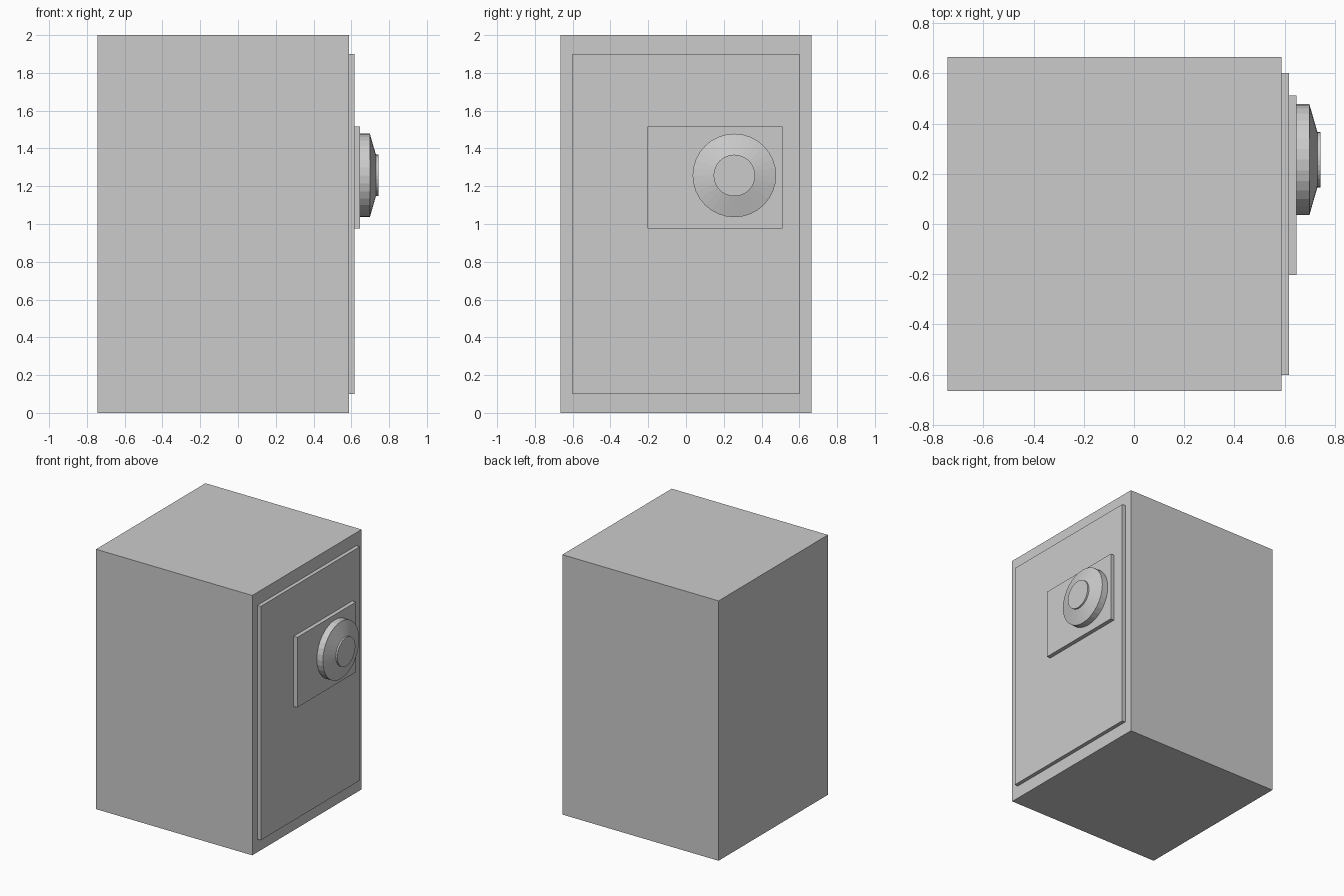
import bpy, bmesh
from math import cos, sin, tau

if "Cube" in bpy.data.objects:
    bpy.data.objects.remove(bpy.data.objects["Cube"])


def make_object(name, bm):
    bmesh.ops.recalc_face_normals(bm, faces=bm.faces)
    mesh = bpy.data.meshes.new(name)
    bm.to_mesh(mesh)
    bm.free()
    obj = bpy.data.objects.new(name, mesh)
    bpy.context.collection.objects.link(obj)
    return obj


def box(name, x, y, z):
    bm = bmesh.new()
    bmesh.ops.create_cube(bm, size=1)
    size = [b - a for a, b in (x, y, z)]
    centre = [(a + b) / 2 for a, b in (x, y, z)]
    bmesh.ops.scale(bm, vec=size, verts=bm.verts)
    bmesh.ops.translate(bm, vec=centre, verts=bm.verts)
    return make_object(name, bm)


def turned_x(name, y, z, profile, sides=32):
    """Solid turned about an x-parallel axis from (x, radius) points."""
    bm = bmesh.new()
    rings = [[bm.verts.new((x, y + r * cos(tau * i / sides), z + r * sin(tau * i / sides)))
              for i in range(sides)] for x, r in profile]
    for a, b in zip(rings, rings[1:]):
        for i in range(sides):
            j = (i + 1) % sides
            bm.faces.new((a[i], a[j], b[j], b[i]))
    bm.faces.new(rings[0])
    bm.faces.new(rings[-1])
    return make_object(name, bm)


# Cabinet
box("safe_body", (-0.743, 0.587), (-0.665, 0.665), (0, 2))
# Raised door panel
box("door", (0.587, 0.616), (-0.602, 0.602), (0.1, 1.9))
# Lock plate on the door
box("lock_plate", (0.616, 0.647), (-0.203, 0.511), (0.977, 1.517))
# Dial with sloped rim and small raised cap
turned_x("dial", 0.256, 1.257,
         [(0.647, 0.221), (0.698, 0.221), (0.730, 0.11), (0.743, 0.11)])
